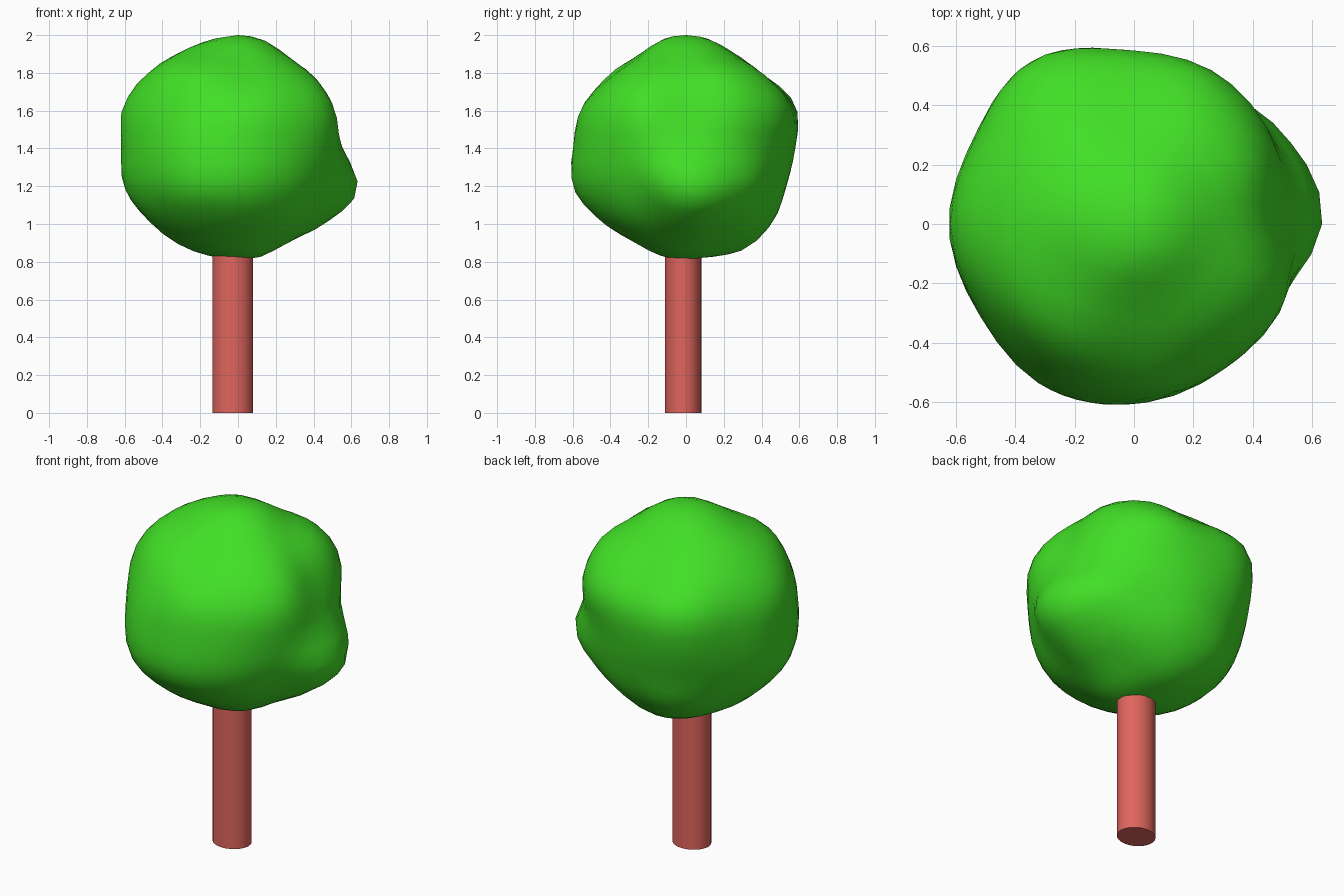
import bpy, bmesh, math

if "Cube" in bpy.data.objects:
    bpy.data.objects.remove(bpy.data.objects["Cube"])

# Foliage radius about its centre: rows every 20 deg of elevation, columns every 30 deg of azimuth
CENTRE_Z = 1.41
AZ_SHIFT = 2
ROWS = [
    [.597] * 12,                                                          # -80
    [.575, .575, .595, .625, .625, .61, .605, .595, .585, .575, .57, .565],  # -60
    [.62, .60, .59, .605, .635, .615, .615, .615, .61, .60, .585, .57],   # -40
    [.675, .62, .555, .57, .60, .61, .64, .625, .65, .63, .59, .57],      # -20
    [.55, .55, .55, .575, .63, .61, .62, .60, .615, .595, .575, .565],    # 0
    [.525, .575, .61, .61, .675, .63, .645, .605, .595, .59, .585, .595], # 20
    [.54, .585, .59, .56, .60, .61, .615, .61, .59, .55, .565, .575],     # 40
    [.545, .55, .555, .55, .575, .585, .585, .57, .56, .537, .545, .55],  # 60
    [.585] * 12,                                                          # 80
]


def material(name, rgb):
    m = bpy.data.materials.new(name)
    m.diffuse_color = (*rgb, 1)
    m.use_nodes = True
    m.node_tree.nodes["Principled BSDF"].inputs["Base Color"].default_value = m.diffuse_color
    return m


def cubic(a, b, c, d, t):
    return b + .5 * t * (c - a + t * (2*a - 5*b + 4*c - d + t * (3*(b - c) + d - a)))


def ring(row, az):
    k = ((az - AZ_SHIFT) / 30) % 12
    i = int(k)
    return cubic(*(row[(i + j) % 12] for j in (-1, 0, 1, 2)), k - i)


def radius(az, el):
    k = (el + 80) / 20
    i = math.floor(k)
    # beyond the poles the rows are mirrored
    def at(n):
        n = -1 - n if n < 0 else n
        n = 17 - n if n > 8 else n
        return ring(ROWS[n], az)
    return cubic(*(at(i + j) for j in (-1, 0, 1, 2)), k - i)


def add_object(name, bm, mat):
    me = bpy.data.meshes.new(name)
    bm.to_mesh(me)
    bm.free()
    me.materials.append(mat)
    ob = bpy.data.objects.new(name, me)
    bpy.context.collection.objects.link(ob)
    return ob


# Foliage: lumpy smooth ball
bm = bmesh.new()
bmesh.ops.create_icosphere(bm, subdivisions=4, radius=1)
for v in bm.verts:
    d = v.co.normalized()
    az = math.degrees(math.atan2(d.y, d.x))
    el = math.degrees(math.asin(max(-1, min(1, d.z))))
    r = .59 if abs(el) > 89.9 else radius(az, el)
    v.co = d * r
    v.co.z += CENTRE_Z
for f in bm.faces:
    f.smooth = True
add_object("foliage", bm, material("leaf green", (.054, .74, .02)))

# Trunk: slightly oval cylinder running into the foliage
bm = bmesh.new()
bmesh.ops.create_cone(bm, cap_ends=True, segments=32, radius1=1, radius2=1, depth=.86)
for v in bm.verts:
    v.co = (v.co.x * .108 - .028, v.co.y * .096 - .015, v.co.z + .43)
for f in bm.faces:
    f.smooth = len(f.verts) == 4
for e in bm.edges:
    e.smooth = all(len(f.verts) == 4 for f in e.link_faces)
add_object("trunk", bm, material("reddish bark", (.74, .13, .11)))
